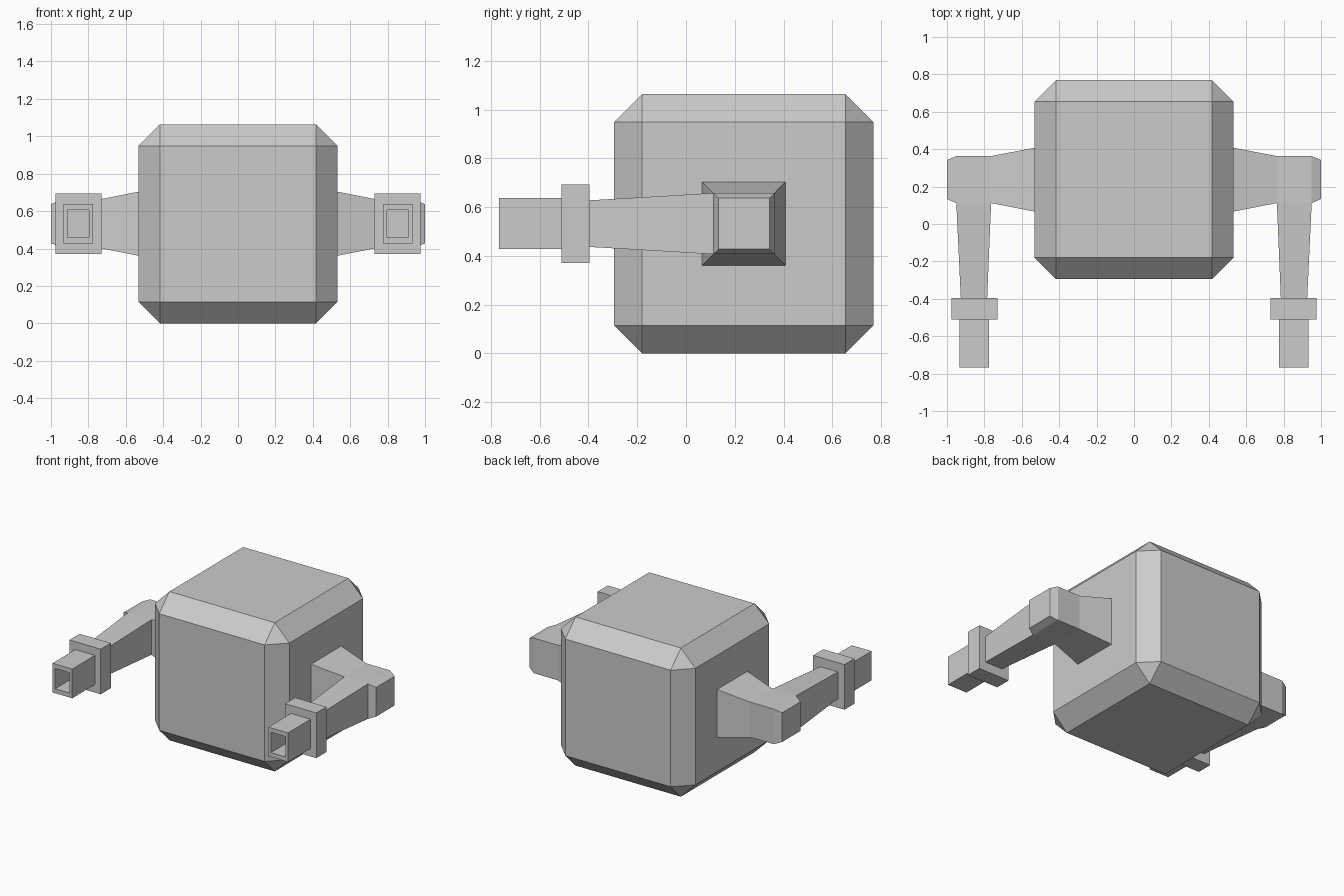
import bpy, bmesh

if "Cube" in bpy.data.objects:
    bpy.data.objects.remove(bpy.data.objects["Cube"])


def finish(name, bm, mirror=True):
    bmesh.ops.recalc_face_normals(bm, faces=bm.faces)
    mesh = bpy.data.meshes.new(name)
    bm.to_mesh(mesh)
    bm.free()
    obj = bpy.data.objects.new(name, mesh)
    bpy.context.collection.objects.link(obj)
    if mirror:
        obj.modifiers.new("Mirror", 'MIRROR').use_axis[0] = True
    return obj


def loft(axis, rings, cap_end=False, skip=()):
    """Skin rectangles (position, u0, u1, z0, z1) along x or y; skip = (segment, side)."""
    bm = bmesh.new()
    loops = []
    for p, u0, u1, z0, z1 in rings:
        pts = [(u0, z0), (u1, z0), (u1, z1), (u0, z1)]
        loops.append([bm.verts.new((p, u, z) if axis == 'x' else (u, p, z)) for u, z in pts])
    for s, (a, b) in enumerate(zip(loops, loops[1:])):
        for i in range(4):
            if (s, i) not in skip:
                j = (i + 1) % 4
                bm.faces.new((a[i], a[j], b[j], b[i]))
    if cap_end:
        bm.faces.new(loops[-1])
    return bm


# Body: chamfered cube
bm = bmesh.new()
bmesh.ops.create_cube(bm, size=1.064)
bmesh.ops.translate(bm, verts=bm.verts, vec=(0, 0.237, 0.532))
bmesh.ops.bevel(bm, geom=bm.edges[:], offset=0.115, segments=1,
                affect='EDGES', profile=0.5)
finish("body", bm, mirror=False)

# Shoulder: tapers outward, elbow block with chamfered end, open where the forearm joins
finish("shoulder", loft('x', [
    (0.53, 0.066, 0.408, 0.361, 0.704),
    (0.764, 0.112, 0.363, 0.407, 0.658),
    (0.95, 0.112, 0.363, 0.407, 0.658),
    (1.0, 0.133, 0.342, 0.428, 0.637),
], cap_end=True, skip={(1, 3)}))

# Forearm: tapering forwards from the elbow
grip = (-0.396, 0.785, 0.926, 0.437, 0.628)
finish("forearm", loft('y', [(0.112, 0.764, 0.95, 0.407, 0.658), grip]))

# Collar: wide square ring
neck = (-0.51, 0.776, 0.932, 0.428, 0.637)
finish("collar", loft('y', [
    grip,
    (-0.396, 0.73, 0.977, 0.371, 0.694),
    (-0.51, 0.73, 0.977, 0.371, 0.694),
    neck]))

# Muzzle: square tube with a recessed bore
finish("muzzle", loft('y', [
    neck,
    (-0.766, 0.776, 0.932, 0.428, 0.637),
    (-0.766, 0.797, 0.911, 0.46, 0.605),
    (-0.56, 0.797, 0.911, 0.46, 0.605),
], cap_end=True))
